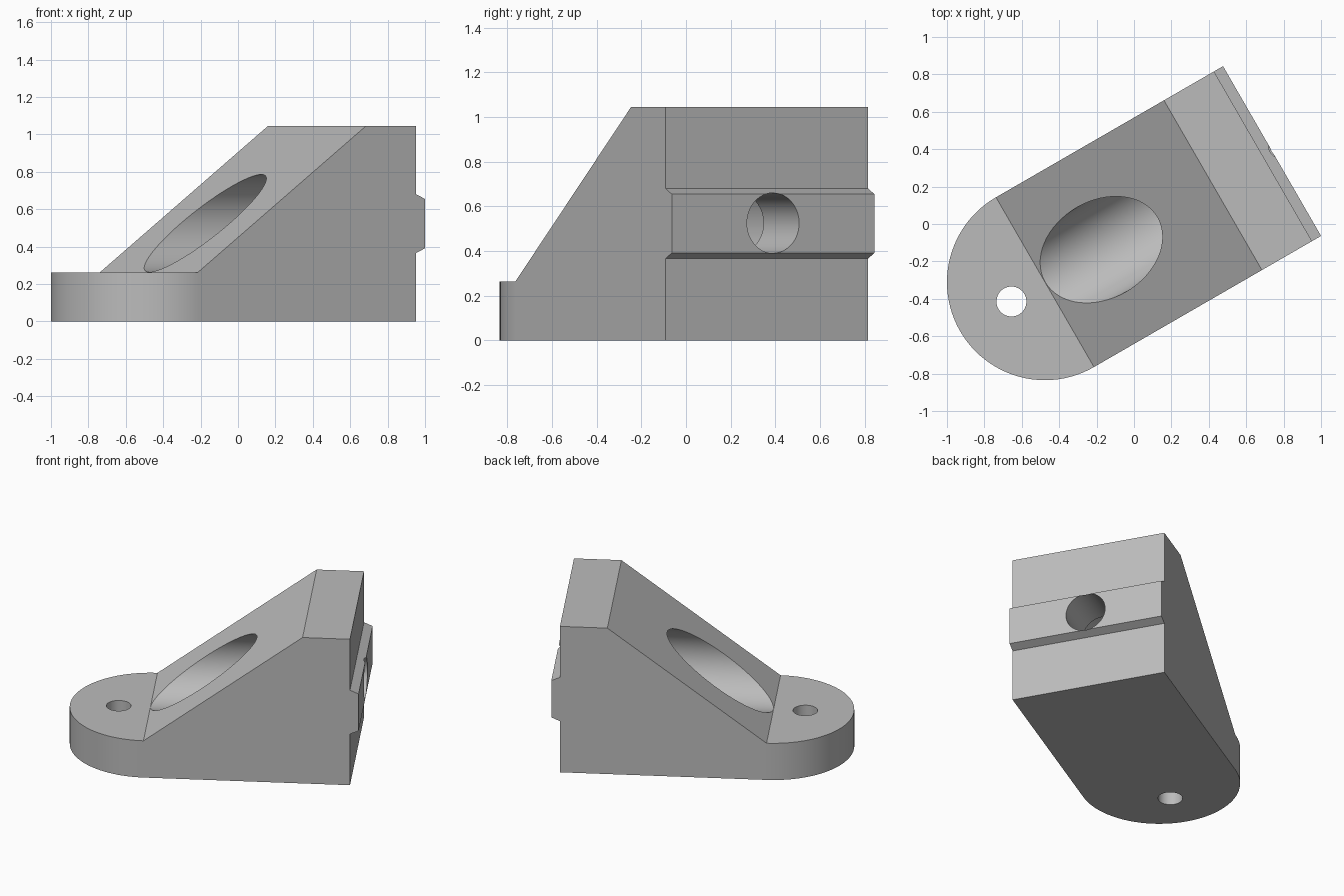
import bpy, bmesh, math
from mathutils import Matrix, Vector

cube = bpy.data.objects.get("Cube")
if cube:
    bpy.data.objects.remove(cube, do_unlink=True)

# Main sizes: the lug's round end is centred on the local origin
HALF_W, BASE_H, TOP_H = 0.524, 0.263, 1.045
SLOPE_END, BACK, RIB = 1.037, 1.346, 1.402
BORE_Z = 0.525

grey = bpy.data.materials.new("plain grey")
grey.use_nodes = True
colour = (0.5, 0.5, 0.5, 1)
grey.diffuse_color = colour
grey.node_tree.nodes["Principled BSDF"].inputs["Base Color"].default_value = colour


def make_object(name, bm):
    bmesh.ops.recalc_face_normals(bm, faces=bm.faces)
    mesh = bpy.data.meshes.new(name)
    bm.to_mesh(mesh)
    bm.free()
    mesh.materials.append(grey)
    obj = bpy.data.objects.new(name, mesh)
    bpy.context.collection.objects.link(obj)
    return obj


def prism(name, points, direction):
    """Extrude a closed outline along a direction."""
    bm = bmesh.new()
    face = bm.faces.new([bm.verts.new(p) for p in points])
    out = bmesh.ops.extrude_face_region(bm, geom=[face])
    moved = [v for v in out["geom"] if isinstance(v, bmesh.types.BMVert)]
    bmesh.ops.translate(bm, verts=moved, vec=Vector(direction))
    return make_object(name, bm)


def side_cutter(name, profile):
    """Prism across the full width from a side profile."""
    return prism(name, [(x, -1, z) for x, z in profile], (0, 2, 0))


def drill(name, radius, start, end):
    """Round cutter between two points."""
    start, end = Vector(start), Vector(end)
    axis = end - start
    turn = axis.to_track_quat("Z", "Y").to_matrix().to_4x4()
    bm = bmesh.new()
    bmesh.ops.create_cone(bm, cap_ends=True, segments=64, radius1=radius,
                          radius2=radius, depth=axis.length,
                          matrix=Matrix.Translation((start + end) / 2) @ turn)
    return make_object(name, bm)


# Bracket body: plan outline with a round front end, raised to full height
arc = [math.pi / 2 + math.pi * i / 48 for i in range(49)]
outline = [(HALF_W * math.cos(a), HALF_W * math.sin(a), 0) for a in arc]
outline += [(RIB, -HALF_W, 0), (RIB, HALF_W, 0)]
body = prism("bracket_body", outline, (0, 0, TOP_H))

cutters = [
    # Sloped front above the lug
    side_cutter("slope_cutter", [(-1, BASE_H), (0, BASE_H), (SLOPE_END, TOP_H),
                                 (SLOPE_END, 1.3), (-1, 1.3)]),
    # Back face above and below the bevelled rib
    side_cutter("upper_back_cutter", [(BACK, 1.3), (BACK, 0.68),
                                      (1.5, 0.611), (1.5, 1.3)]),
    side_cutter("lower_back_cutter", [(BACK, -0.2), (BACK, 0.366),
                                      (1.5, 0.435), (1.5, -0.2)]),
    # Counterbore, bolt hole and lug hole
    drill("counterbore_cutter", 0.261, (-1, 0, BORE_Z), (BACK - BASE_H, 0, BORE_Z)),
    drill("bolt_hole_cutter", 0.135, (0.9, 0, BORE_Z), (1.6, 0, BORE_Z)),
    drill("lug_hole_cutter", 0.08, (-0.207, 0, -0.2), (-0.207, 0, 0.5)),
]

bpy.ops.object.select_all(action="DESELECT")
bpy.context.view_layer.objects.active = body
body.select_set(True)
for cutter in cutters:
    cutter.hide_render = True
    mod = body.modifiers.new(cutter.name, "BOOLEAN")
    mod.operation = "DIFFERENCE"
    mod.solver = "EXACT"
    mod.object = cutter
    bpy.ops.object.modifier_apply(modifier=mod.name)
    bpy.data.objects.remove(cutter, do_unlink=True)

# Turn into place and shade
body.data.transform(Matrix.Translation((-0.476, -0.311, 0))
                    @ Matrix.Rotation(math.radians(30), 4, "Z"))
bpy.ops.object.shade_smooth_by_angle(angle=math.radians(25))
weighted = body.modifiers.new("weighted_normals", "WEIGHTED_NORMAL")
weighted.keep_sharp = True
